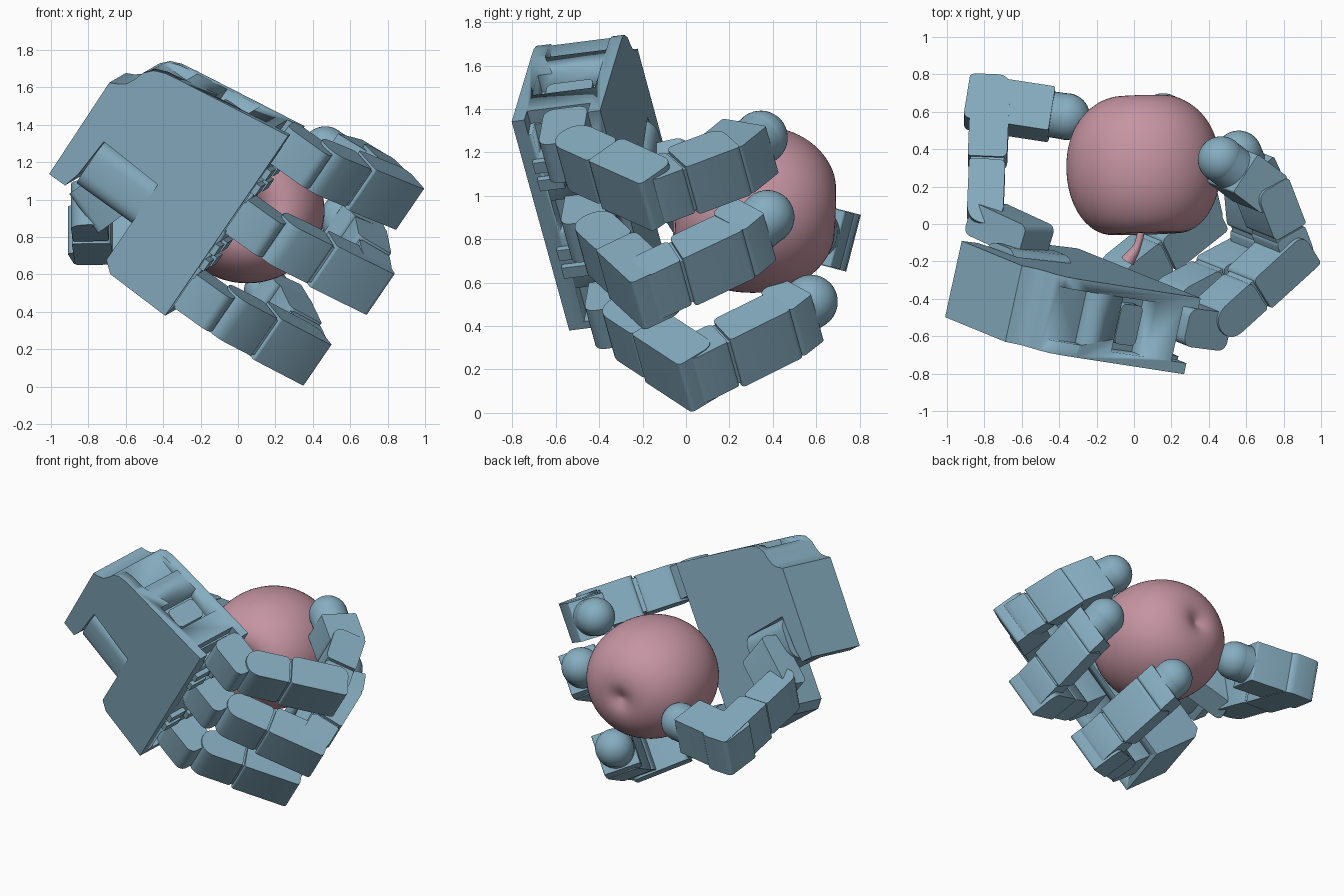
import bpy, bmesh, math
from mathutils import Vector, Matrix

if "Cube" in bpy.data.objects:
    bpy.data.objects.remove(bpy.data.objects["Cube"])


def material(name, rgb):
    m = bpy.data.materials.new(name)
    m.diffuse_color = (*rgb, 1)
    m.use_nodes = True
    m.node_tree.nodes["Principled BSDF"].inputs["Base Color"].default_value = m.diffuse_color
    return m


BLUE = material("blue_grey", (0.24, 0.42, 0.53))
PINK = material("dusty_pink", (0.56, 0.30, 0.36))


def finish(name, bm, mat=BLUE, angle=35):
    bmesh.ops.recalc_face_normals(bm, faces=bm.faces)
    me = bpy.data.meshes.new(name)
    bm.to_mesh(me)
    bm.free()
    me.materials.append(mat)
    ob = bpy.data.objects.new(name, me)
    bpy.context.collection.objects.link(ob)
    bpy.ops.object.select_all(action='DESELECT')
    ob.select_set(True)
    bpy.context.view_layer.objects.active = ob
    bpy.ops.object.shade_smooth_by_angle(angle=math.radians(angle))
    return ob


def rounded(pts, radii, steps=6):
    """Polygon with filleted corners."""
    out, n = [], len(pts)
    for i, p in enumerate(pts):
        p, a, b = Vector(p), Vector(pts[i - 1]), Vector(pts[(i + 1) % n])
        r = radii[i]
        if r <= 0:
            out.append(p)
            continue
        s, e = p + (a - p).normalized() * r, p + (b - p).normalized() * r
        for k in range(steps + 1):
            t = k / steps
            out.append(s * (1 - t) ** 2 + p * 1.6 * t * (1 - t) + (s + e) * 0.2 * t * (1 - t) + e * t * t)
    return out


def prism(name, frame, pts, lo, hi, shift=lambda p: 0):
    """Profile in the frame's 2nd and 3rd axes, extruded along its 1st."""
    o, e, a, b = frame
    bm = bmesh.new()
    rings = [[bm.verts.new(o + e * (h + shift(p)) + a * p[0] + b * p[1]) for p in pts] for h in (lo, hi)]
    bm.faces.new(rings[0])
    bm.faces.new(rings[1])
    for i in range(len(pts)):
        j = (i + 1) % len(pts)
        bm.faces.new((rings[0][i], rings[0][j], rings[1][j], rings[1][i]))
    return finish(name, bm)


def block(name, frame, e, a, b, r=0.0):
    pts = [(a[0], b[0]), (a[1], b[0]), (a[1], b[1]), (a[0], b[1])]
    return prism(name, frame, rounded(pts, [r] * 4) if r else pts, *e)


def cut(ob, cutter):
    cutter.hide_render = True
    cutter.hide_set(True)
    m = ob.modifiers.new("cut", 'BOOLEAN')
    m.operation = 'DIFFERENCE'
    m.object = cutter


# Hand frame: U across the palm, V towards the fingers, N out of the palm
O = Vector((-0.36, -0.543, 0.37))
U = Vector((0.55, -0.222, 0.805)).normalized()
V = Vector((0.80, -0.10, -0.592))
V = (V - U * V.dot(U)).normalized()
N = U.cross(V)
PLATE = (O, N, U, V)
SIDE = (O, U, V, N)

# Palm housing with thumb notch and scooped wrist corner
outline = [(-0.01, -0.03), (0, -0.40), (0.05, -0.46), (0.55, -0.46), (0.57, -0.83), (0.34, -0.845),
           (0.25, -0.87), (0.25, -0.975), (0.85, -0.985), (0.87, -0.945), (0.90, -0.905), (0.95, -0.88),
           (1.00, -0.865), (1.045, -0.825), (1.07, -0.765), (1.085, -0.68), (1.185, -0.03)]
palm = prism("palm_housing", PLATE, outline, 0, 0.42)
cut(palm, block("ear_gap_cutter", SIDE, (1.025, 1.4), (-0.95, -0.66), (0.07, 0.36)))
cut(palm, block("side_pocket_cutter", SIDE, (1.02, 1.4), (-0.48, -0.28), (0.06, 0.36)))
cut(palm, block("side_slot_cutter", SIDE, (1.10, 1.4), (-0.12, 0.1), (0.06, 0.36)))
for u in (0.13, 0.63, 1.07):
    cut(palm, block("finger_socket_cutter", SIDE, (u - 0.10, u + 0.09), (-0.11, 0.1), (0.08, 0.36)))
block("side_pocket_motor", SIDE, (0.95, 1.08), (-0.45, -0.31), (0.10, 0.32), 0.03)

# Ribs along the knuckle edge
for u in (0.33, 0.43, 0.83, 0.93):
    block("knuckle_rib", SIDE, (u - 0.03, u + 0.03), (-0.05, 0.0), (0.05, 0.17))
    block("knuckle_rib", SIDE, (u - 0.03, u + 0.03), (-0.05, 0.0), (0.24, 0.38))


WIDTH, THICK, TIP = 0.27, 0.21, 0.125


def link(name, frame, p, q, u0, u1, w=WIDTH, r0=0.09, r1=0.022, split=True, thick=THICK):
    """One finger link: knuckle end, gap with a narrow core, square end."""
    p, q = Vector(p), Vector(q)
    d = (q - p).normalized()
    m = Vector((-d.y, d.x))
    length = (q - p).length
    sh = lambda x: u0 + (u1 - u0) * (Vector(x) - p).dot(d) / length

    def part(label, s, e, width, ins, radii):
        pts = [p + d * s + m * ins, p + d * e + m * ins, p + d * e + m * (thick - ins), p + d * s + m * (thick - ins)]
        prism(name + label, frame, rounded(pts, radii), -width / 2, width / 2, sh)

    if not split:
        part("_body", 0, length, w, 0, [0.02, 0.012, 0.012, 0.03])
        return
    gap = length * 0.45
    part("_knuckle", 0.015, gap - 0.006, w - 0.02, 0.008, [r0, 0.015, 0.03, r0])
    part("_core", 0.06, length - 0.06, w - 0.04, 0.015, [0.02] * 4)
    part("_shell", gap + 0.006, length, w, 0, [0.015, r1, 0.06, 0.03])


def capsule(name, start, centre, r):
    axis = (centre - start).normalized()
    rot = axis.to_track_quat('Z', 'Y').to_matrix().to_4x4()
    bm = bmesh.new()
    bmesh.ops.create_uvsphere(bm, u_segments=32, v_segments=20, radius=r)
    bm.transform(Matrix.Translation(centre) @ rot)
    bmesh.ops.create_cone(bm, cap_ends=True, segments=32, radius1=r * 0.97, radius2=r * 0.99,
                          depth=(centre - start).length,
                          matrix=Matrix.Translation((start + centre) / 2) @ rot)
    finish(name, bm)


def fingertip(name, frame, corner, tip, u0, u1):
    """Distal box whose centre line reaches the round tip."""
    c, t = Vector(corner), Vector(tip)
    half = 0.122
    v = t - c
    a = math.atan2(v.y, v.x) - math.asin(min(0.9, half / v.length))
    d = Vector((math.cos(a), math.sin(a)))
    m = Vector((-d.y, d.x))
    reach = v.dot(d)
    box = max(0.13, reach - 0.08)
    link(name + "_distal", frame, c, c + d * box, u0, u0 + (u1 - u0) * box / reach,
         w=WIDTH - 0.006, split=False, thick=2 * half)
    o, e, x, y = frame
    place = lambda p, u: o + e * u + x * p.x + y * p.y
    s = c + d * (box * 0.7) + m * half
    capsule(name + "_tip", place(s, u0 + (u1 - u0) * box * 0.7 / reach), place(t, u1), TIP)


# Fingers: knuckle, middle and end corners in (V, N), offsets along U
FINGERS = {
    "upper_finger": [(0.20, 0.18), (0.67, 0.695), (0.38, 1.125), (0.055, 1.145), (1.08, 1.09, 1.03, 0.98)],
    "middle_finger": [(0.21, 0.18), (0.81, 0.565), (0.575, 1.085), (0.34, 1.15), (0.625, 0.645, 0.70, 0.73)],
    "lower_finger": [(0.21, 0.19), (0.735, 0.66), (0.435, 1.165), (0.22, 1.21), (0.13, 0.106, 0.13, 0.15)],
}
for name, (a, b, c, t, us) in FINGERS.items():
    block(name + "_base", SIDE, (us[0] - 0.11, us[0] + 0.11), (-0.08, 0.20), (0.15, 0.36), 0.05)
    link(name + "_proximal", SIDE, a, b, us[0], us[1])
    link(name + "_medial", SIDE, b, c, us[1], us[2])
    fingertip(name, SIDE, c, t, us[2], us[3])

# Thumb: motor in the palm slot, slanted base link, then two links
block("thumb_motor", (O, V, U, N), (-0.83, -0.45), (0.28, 0.56), (0.0, 0.45), 0.08)
THUMB = (Vector((0, 0.70, 0.80)), Vector((0, 0.25, 0.968)), Vector((-1, 0, 0)), Vector((0, 0.968, -0.25)))
p0, p1 = Vector((-0.56, -0.08, 1.12)), Vector((-0.82, 0.04, 0.93))
d = (p1 - p0).normalized()
side = d.cross(Vector((0, 1, 0))).normalized()
slant = (p0, side, d, side.cross(d))
block("thumb_base_link", slant, (-0.13, 0.13), (-0.05, 0.33), (-0.09, 0.09), 0.04)
link("thumb_proximal", THUMB, (0.905, -0.76), (0.87, 0.075), 0.0, 0.0)
fingertip("thumb", THUMB, (0.875, 0.075), (0.36, -0.13), 0.0, 0.0)

# Fruit: lathed profile around an axis close to y, stem towards the palm
profile = [(0.0, -0.25), (0.05, -0.29), (0.11, -0.355), (0.20, -0.378), (0.305, -0.33), (0.388, -0.21),
           (0.42, -0.06), (0.413, 0.08), (0.375, 0.20), (0.305, 0.295), (0.205, 0.36), (0.11, 0.377),
           (0.055, 0.36), (0.02, 0.345), (0.0, 0.34)]
bm = bmesh.new()
vs = [bm.verts.new((r, 0, h)) for r, h in profile]
es = [bm.edges.new(pair) for pair in zip(vs, vs[1:])]
bmesh.ops.spin(bm, geom=vs + es, cent=(0, 0, 0), axis=(0, 0, 1), angle=math.tau, steps=28)
bmesh.ops.remove_doubles(bm, verts=bm.verts, dist=0.0005)
rot = Vector((-0.03, 1, -0.03)).to_track_quat('Z', 'Y').to_matrix().to_4x4()
bm.transform(Matrix.Translation((0.05, 0.315, 0.94)) @ Matrix.Diagonal((1, 1, 0.94, 1)) @ rot)
fruit = finish("fruit", bm, PINK, 180)
sub = fruit.modifiers.new("smooth", 'SUBSURF')
sub.levels = sub.render_levels = 2

# Curved stem
cu = bpy.data.curves.new("fruit_stem", 'CURVE')
cu.dimensions = '3D'
cu.bevel_depth = 0.025
cu.bevel_resolution = 4
cu.use_fill_caps = True
sp = cu.splines.new('BEZIER')
path = [((0.05, 0.10, 0.94), 0.7), ((0.02, -0.11, 0.94), 0.8), ((-0.035, -0.20, 0.93), 1.5)]
sp.bezier_points.add(len(path) - 1)
for bp, (co, r) in zip(sp.bezier_points, path):
    bp.co, bp.radius = co, r
    bp.handle_left_type = bp.handle_right_type = 'AUTO'
cu.materials.append(PINK)
bpy.context.collection.objects.link(bpy.data.objects.new("fruit_stem", cu))
